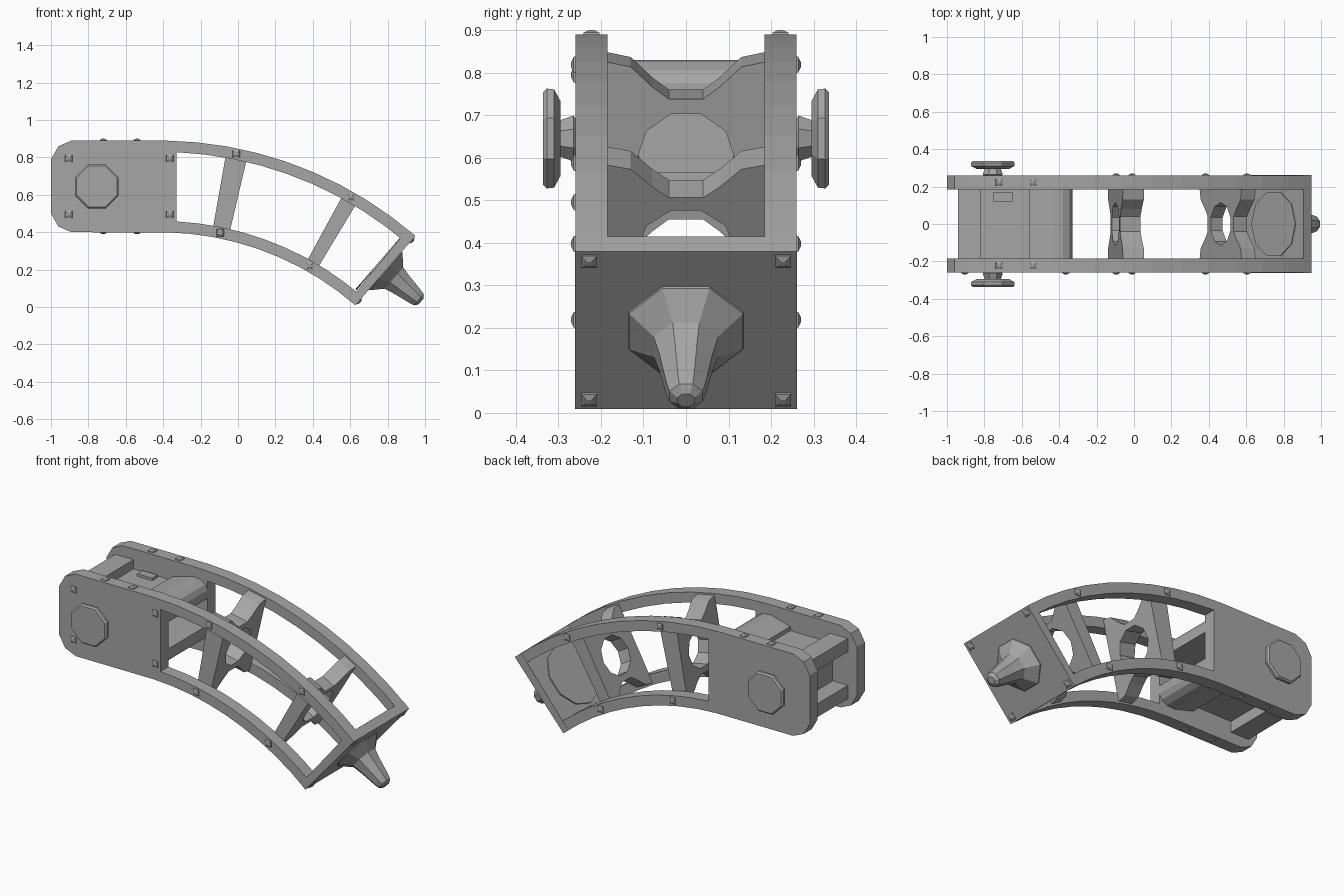
import bpy, bmesh, math
from mathutils import Vector, Matrix

if "Cube" in bpy.data.objects:
    bpy.data.objects.remove(bpy.data.objects["Cube"])

grey = bpy.data.materials.new("plain_grey")
grey.use_nodes = True
COLOUR = (0.38, 0.38, 0.38, 1)
grey.diffuse_color = COLOUR
grey.node_tree.nodes["Principled BSDF"].inputs["Base Color"].default_value = COLOUR

# Shared arc of the arm
CX, CZ = -0.42, -1.2
R_OUT, R_TOP, R_LOW, R_IN = 2.09, 2.03, 1.66, 1.60
R_MID = (R_OUT + R_IN) / 2
END = math.radians(40.9)


def arc_point(r, a, y=0):
    return Vector((CX + r * math.sin(a), y, CZ + r * math.cos(a)))


def arc(r, start_x, steps=9):
    first = math.asin((start_x - CX) / r)
    pts = [arc_point(r, first + (END - first) * i / steps) for i in range(steps + 1)]
    return [(p.x, p.z) for p in pts]


def finish(name, bm):
    bmesh.ops.recalc_face_normals(bm, faces=bm.faces)
    mesh = bpy.data.meshes.new(name)
    bm.to_mesh(mesh)
    bm.free()
    mesh.materials.append(grey)
    obj = bpy.data.objects.new(name, mesh)
    bpy.context.collection.objects.link(obj)
    return obj


def prism(name, profile, y0, y1):
    """Extrude an x-z outline along y."""
    bm = bmesh.new()
    face = bm.faces.new([bm.verts.new((x, y0, z)) for x, z in profile])
    ext = bmesh.ops.extrude_face_region(bm, geom=[face])["geom"]
    moved = [v for v in ext if isinstance(v, bmesh.types.BMVert)]
    bmesh.ops.translate(bm, verts=moved, vec=(0, y1 - y0, 0))
    return finish(name, bm)


def box(name, x0, x1, y0, y1, z0, z1):
    return prism(name, [(x0, z0), (x1, z0), (x1, z1), (x0, z1)], y0, y1)


def lathe(name, rings, sides, origin, axis):
    """Stack (distance, radius) rings along an axis, capped at both ends."""
    bm = bmesh.new()
    turn = Matrix.Translation(origin) @ Vector(axis).to_track_quat('Z', 'Y').to_matrix().to_4x4()
    loops = []
    for d, r in rings:
        angles = [math.tau * (i + 0.5) / sides for i in range(sides)]
        loops.append([bm.verts.new(turn @ Vector((r * math.cos(t), r * math.sin(t), d)))
                      for t in angles])
    for a, b in zip(loops, loops[1:]):
        for i in range(sides):
            j = (i + 1) % sides
            bm.faces.new((a[i], a[j], b[j], b[i]))
    bm.faces.new(loops[0])
    bm.faces.new(loops[-1])
    return finish(name, bm)


def rivet(name, origin, axis):
    lathe(name, [(-0.01, 0.03), (0.004, 0.026), (0.01, 0.008)], 4, origin, axis)


# Side plates: rounded head with two curved rails
head = [(-0.89, 0.40), (-0.96, 0.43), (-1.0, 0.50), (-1.0, 0.79), (-0.96, 0.86), (-0.89, 0.89)]
plate = (head + arc(R_OUT, -0.38) + arc(R_TOP, -0.33)[::-1]
         + arc(R_LOW, -0.33) + arc(R_IN, -0.38)[::-1])
for side, s in (("right", -1), ("left", 1)):
    prism(side + "_side_plate", plate, s * 0.185, s * 0.26)

# Hub between the plates: core block with four bars
box("hub_core", -0.84, -0.54, -0.19, 0.19, 0.53, 0.77)
for name, flip in (("upper", 1), ("lower", -1)):
    def z(v):
        return 0.645 + flip * v
    box(name + "_back_bar", -0.94, -0.82, -0.19, 0.19, *sorted((z(0.10), z(0.18))))
    prism(name + "_front_bar",
          [(-0.56, z(0.08)), (-0.33, z(0.08)), (-0.33, z(0.13)), (-0.345, z(0.16)),
           (-0.38, z(0.18)), (-0.43, z(0.185)), (-0.56, z(0.15))], -0.19, 0.19)
box("hub_button", -0.75, -0.65, 0.12, 0.17, 0.76, 0.785)


# Cross braces: notched plates with an eight-sided hole
def brace(name, start, stop):
    bm = bmesh.new()
    top = 0.235
    edge = [(0.188, top), (0.13, top - 0.012), (0.08, top - 0.06), (0.04, top - 0.09)]
    hole = [(0.115 * math.cos(math.pi * i / 5), 0.115 * math.sin(math.pi * i / 5))
            for i in range(6)]
    half = (hole + [(-0.188, 0)] + [(-y, h) for y, h in edge]
            + edge[::-1] + [(0.188, 0)])
    outlines = [half, [(y, -h) for y, h in half]]
    for pts in outlines:
        near = [bm.verts.new(arc_point(R_MID + h, math.radians(start), y)) for y, h in pts]
        far = [bm.verts.new(arc_point(R_MID + h, math.radians(stop), y)) for y, h in pts]
        bm.faces.new(near)
        bm.faces.new(far[::-1])
        for i in range(len(pts)):
            j = (i + 1) % len(pts)
            if abs(pts[i][1]) + abs(pts[j][1]) > 1e-6:
                bm.faces.new((near[j], near[i], far[i], far[j]))
    bmesh.ops.remove_doubles(bm, verts=bm.verts, dist=1e-5)
    finish(name, bm)


brace("rear_brace", 10.0, 13.2)
brace("front_brace", 28.6, 31.0)

# End plate closing the arm
start = END - math.radians(1.5)
corners = [arc_point(r, a) for r, a in ((R_IN, start), (R_IN, END), (R_OUT, END), (R_OUT, start))]
prism("end_plate", [(p.x, p.z) for p in corners], -0.261, 0.261)

# Spout on the end plate, and the round pad behind it
centre = arc_point(R_MID, END)
along = Vector((math.cos(END), 0, -math.sin(END)))
lathe("spout", [(-0.01, 0.148), (0.005, 0.145), (0.06, 0.082), (0.115, 0.068), (0.21, 0.05),
                (0.238, 0.042), (0.252, 0.022)], 8, centre, along)
lathe("inner_pad", [(0, 0.18), (0.008, 0.18)], 10, arc_point(R_MID, start), -along)

# Pivot pins and rivets on both sides
for side, s in (("right", -1), ("left", 1)):
    out = (0, s, 0)
    pivot = (-0.755, s * 0.25, 0.645)
    lathe(side + "_pin_shaft", [(0, 0.04), (0.015, 0.058), (0.05, 0.045)], 8, pivot, out)
    lathe(side + "_pin_head", [(0.045, 0.095), (0.06, 0.125), (0.077, 0.127), (0.086, 0.118)],
          8, pivot, out)
    for x in (-0.72, -0.54):
        rivet(side + "_top_rivet", (x, s * 0.222, 0.89), (0, 0, 1))
        rivet(side + "_bottom_rivet", (x, s * 0.222, 0.40), (0, 0, -1))
    for r, degrees in ((2.06, 11.5), (2.06, 29.8), (1.63, 11.5), (1.63, 29.5)):
        rivet(side + "_rail_rivet", arc_point(r, math.radians(degrees), s * 0.26), out)
    for r in (R_IN + 0.03, R_OUT - 0.03):
        rivet(side + "_end_rivet", arc_point(r, END, s * 0.228), along)
for x in (-0.905, -0.365):
    for height in (0.495, 0.795):
        rivet("face_rivet", (x, -0.26, height), (0, -1, 0))
